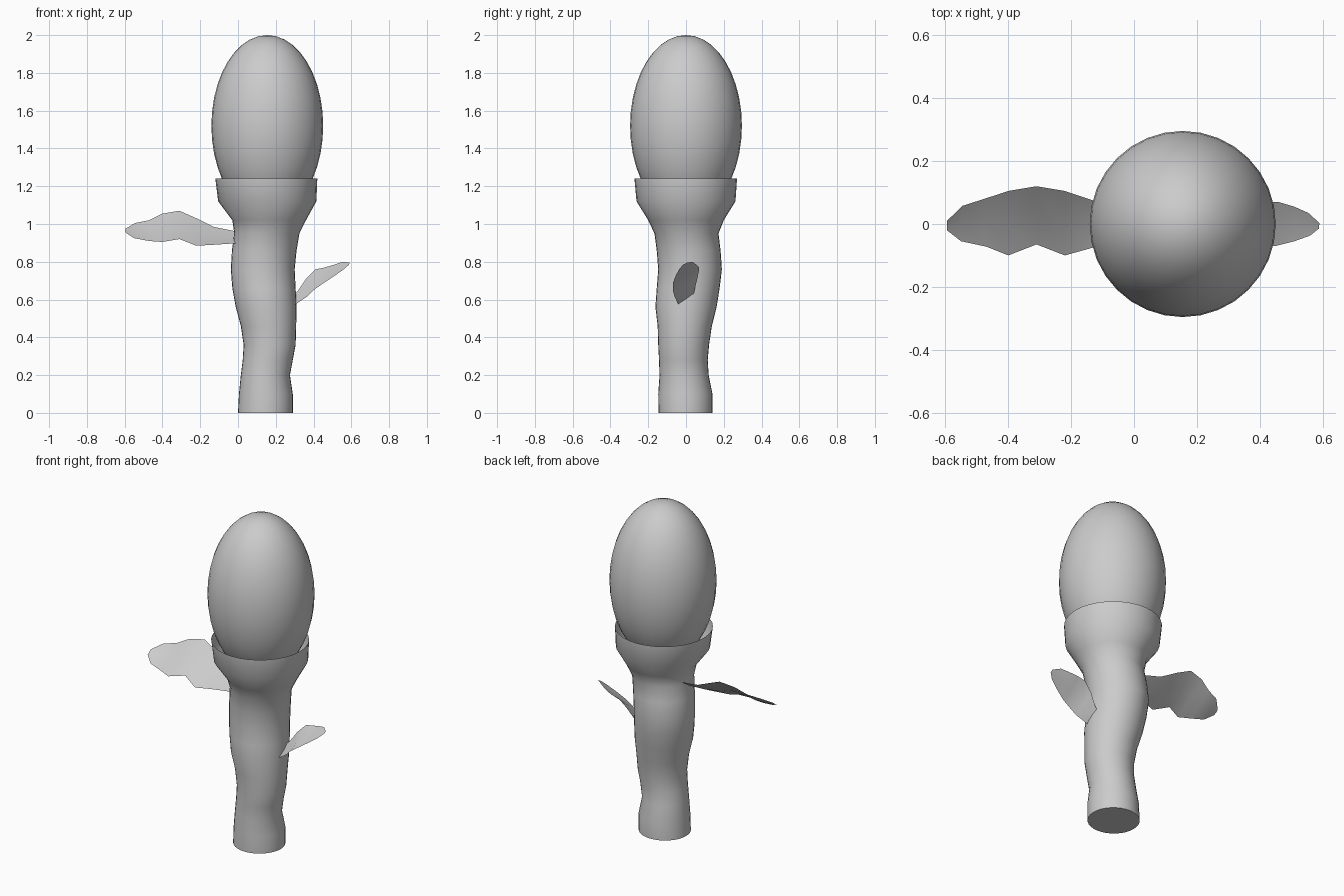
import bpy, bmesh, math
from mathutils import Vector


def finish(name, bm, angle=40, recalc=True):
    if recalc:
        bmesh.ops.recalc_face_normals(bm, faces=bm.faces)
    mesh = bpy.data.meshes.new(name)
    bm.to_mesh(mesh)
    bm.free()
    obj = bpy.data.objects.new(name, mesh)
    bpy.context.collection.objects.link(obj)
    bpy.ops.object.select_all(action='DESELECT')
    obj.select_set(True)
    bpy.context.view_layer.objects.active = obj
    bpy.ops.object.shade_smooth_by_angle(angle=math.radians(angle))
    return obj


def skin(bm, rows, closed):
    """Bridge rows of vertices with quads."""
    for a, b in zip(rows, rows[1:]):
        n = len(a)
        for i in range(n if closed else n - 1):
            j = (i + 1) % n
            bm.faces.new((a[i], a[j], b[j], b[i]))


# Wobbly stalk flaring into an open cup: z, x range, y range
SIDES = 32
rings = [
    (0.00, 0.00, 0.29, -0.145, 0.14),
    (0.10, 0.005, 0.29, -0.147, 0.14),
    (0.20, 0.015, 0.275, -0.14, 0.12),
    (0.28, 0.025, 0.29, -0.143, 0.115),
    (0.36, 0.03, 0.305, -0.147, 0.122),
    (0.46, 0.015, 0.308, -0.15, 0.137),
    (0.56, -0.012, 0.31, -0.162, 0.162),
    (0.66, -0.03, 0.305, -0.155, 0.178),
    (0.76, -0.038, 0.30, -0.147, 0.19),
    (0.86, -0.032, 0.31, -0.155, 0.183),
    (0.95, -0.02, 0.325, -0.167, 0.172),
    (1.02, -0.03, 0.36, -0.20, 0.20),
    (1.12, -0.105, 0.415, -0.262, 0.262),
    (1.24, -0.12, 0.42, -0.273, 0.27),
]
bm = bmesh.new()
rows = []
for z, x0, x1, y0, y1 in rings:
    row = []
    for i in range(SIDES):
        t = math.tau * i / SIDES
        row.append(bm.verts.new(((x0 + x1) / 2 + (x1 - x0) / 2 * math.cos(t),
                                 (y0 + y1) / 2 + (y1 - y0) / 2 * math.sin(t), z)))
    rows.append(row)
skin(bm, rows, True)
bm.faces.new(rows[0][::-1])
finish("stalk_and_cup", bm, recalc=False)

# Egg-shaped bulb resting in the cup
bm = bmesh.new()
bmesh.ops.create_uvsphere(bm, u_segments=32, v_segments=20, radius=1)
for v in bm.verts:
    v.co = Vector((0.155 + 0.296 * v.co.x, 0.296 * v.co.y, 1.52 + 0.48 * v.co.z))
finish("bulb", bm)


# Thin leaves: stations of back edge and front edge points
def leaf(name, stations, sag):
    bm = bmesh.new()
    rows = []
    for xb, yb, zb, xf, yf, zf in stations:
        b, f = Vector((xb, yb, zb)), Vector((xf, yf, zf))
        m = (b + f) / 2 - Vector((0, 0, sag * abs(yb - yf)))
        rows.append([bm.verts.new(p) for p in (f, m, b)])
    skin(bm, rows, False)
    finish(name, bm, 60)


leaf("left_leaf", [
    (0.02, 0.05, 0.955, 0.02, -0.05, 0.90),
    (-0.13, 0.075, 0.985, -0.13, -0.075, 0.89),
    (-0.22, 0.105, 1.03, -0.22, -0.10, 0.885),
    (-0.31, 0.12, 1.07, -0.31, -0.065, 0.92),
    (-0.40, 0.105, 1.055, -0.40, -0.10, 0.905),
    (-0.47, 0.082, 1.02, -0.47, -0.072, 0.91),
    (-0.545, 0.058, 1.005, -0.55, -0.055, 0.925),
    (-0.595, 0.01, 0.975, -0.595, -0.02, 0.955),
], 0.06)

leaf("right_leaf", [
    (0.26, 0.035, 0.59, 0.26, -0.03, 0.55),
    (0.32, 0.045, 0.65, 0.32, -0.045, 0.585),
    (0.36, 0.06, 0.71, 0.365, -0.06, 0.615),
    (0.41, 0.07, 0.76, 0.40, -0.07, 0.65),
    (0.46, 0.07, 0.77, 0.45, -0.07, 0.685),
    (0.51, 0.055, 0.785, 0.51, -0.055, 0.725),
    (0.555, 0.035, 0.80, 0.56, -0.037, 0.76),
    (0.59, 0.003, 0.795, 0.588, -0.015, 0.785),
], 0.05)
